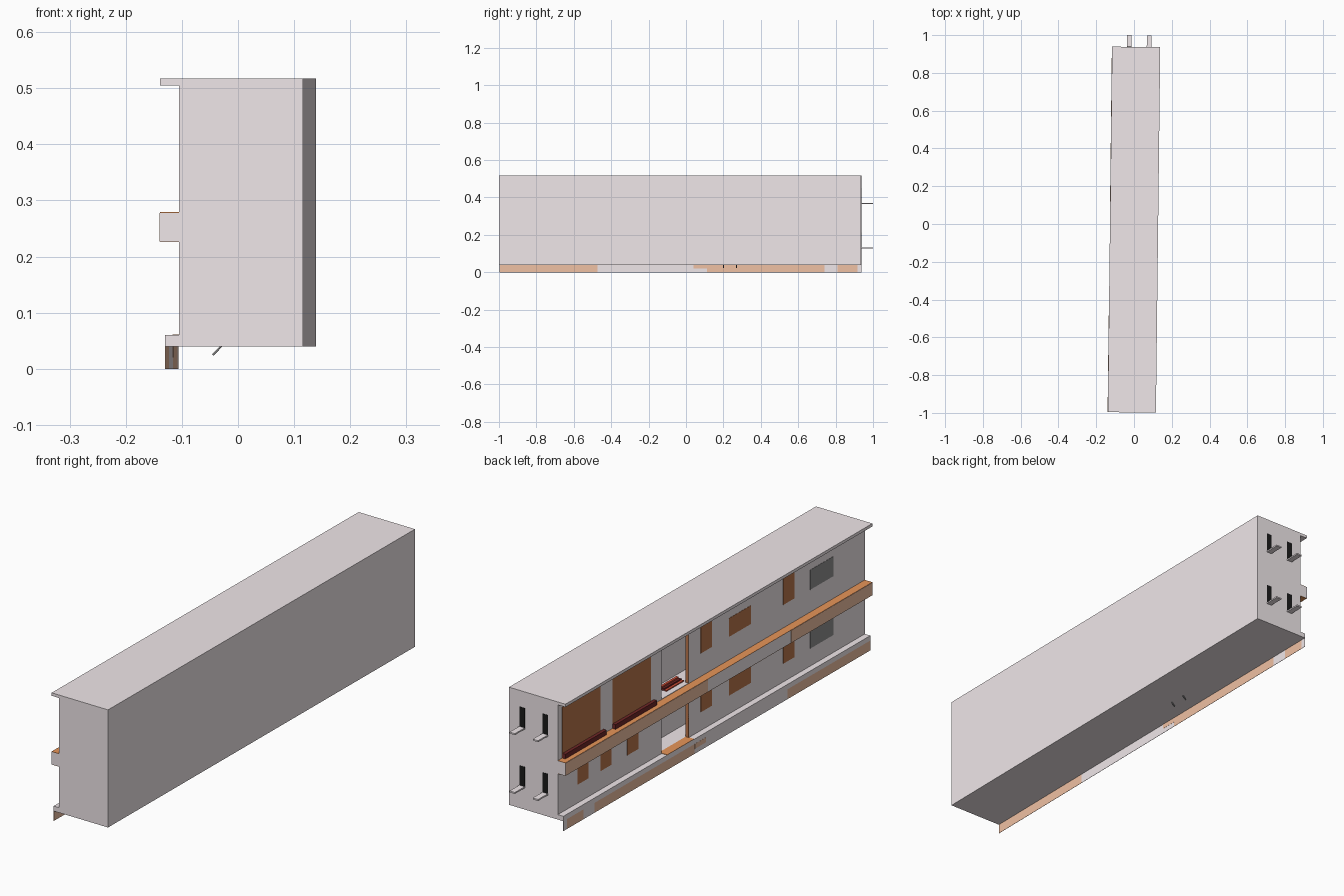
import bpy, bmesh
from mathutils import Matrix, Vector

if "Cube" in bpy.data.objects:
    bpy.data.objects.remove(bpy.data.objects["Cube"])

# The whole block is turned slightly about z
M = Matrix.Translation((0, -0.03, 0)) @ Matrix.Rotation(-0.0118, 4, 'Z')
END = 0.9675      # half length
BACK = 0.1275     # rear wall / outer edge of band and roof
WALL = -0.0935    # facade plane
LEDGE = -0.1185   # ground ledge edge
STOREY = 0.2385   # height of one storey


def material(name, rgb):
    m = bpy.data.materials.new(name)
    m.diffuse_color = (*rgb, 1)
    m.use_nodes = True
    m.node_tree.nodes["Principled BSDF"].inputs["Base Color"].default_value = m.diffuse_color
    return m


PINK = material("pale_render", (0.87, 0.80, 0.82))
ORANGE = material("orange_floor", (0.80, 0.30, 0.10))
CLAY = material("clay_panel", (0.87, 0.53, 0.37))
BROWN = material("brown_pane", (0.50, 0.18, 0.07))
GREY = material("grey_pane", (0.28, 0.28, 0.28))
BLACK = material("black_pane", (0.01, 0.01, 0.01))
DARK = material("dark_red", (0.16, 0.02, 0.02))
RED = material("red", (0.65, 0.08, 0.04))


def finish(name, bm, mat):
    bmesh.ops.recalc_face_normals(bm, faces=bm.faces)
    me = bpy.data.meshes.new(name)
    bm.to_mesh(me)
    bm.free()
    ob = bpy.data.objects.new(name, me)
    bpy.context.collection.objects.link(ob)
    ob.matrix_world = M
    if mat:
        me.materials.append(mat)
    return ob


def box(name, x, y, z, mat=None):
    bm = bmesh.new()
    size = Matrix.Diagonal((x[1] - x[0], y[1] - y[0], z[1] - z[0], 1))
    mid = Matrix.Translation((sum(x) / 2, sum(y) / 2, sum(z) / 2))
    bmesh.ops.create_cube(bm, size=1, matrix=mid @ size)
    return finish(name, bm, mat)


def extrude(name, profile, mat):
    bm = bmesh.new()
    face = bm.faces.new([bm.verts.new((x, -END, z)) for x, z in profile])
    r = bmesh.ops.extrude_face_region(bm, geom=[face])
    verts = [g for g in r["geom"] if isinstance(g, bmesh.types.BMVert)]
    bmesh.ops.translate(bm, verts=verts, vec=(0, 2 * END, 0))
    return finish(name, bm, mat)


def cut(ob, cutters):
    for c in cutters:
        mod = ob.modifiers.new("cut", 'BOOLEAN')
        mod.operation = 'DIFFERENCE'
        mod.solver = 'EXACT'
        mod.object = c
    dg = bpy.context.evaluated_depsgraph_get()
    me = bpy.data.meshes.new_from_object(ob.evaluated_get(dg))
    ob.modifiers.clear()
    ob.data = me
    for c in cutters:
        bpy.data.objects.remove(c)


# Two stacked storeys with ledge, walkway band and roof overhang
lower = extrude("lower_storey", [
    (BACK, 0.04), (LEDGE, 0.04), (LEDGE, 0.06), (WALL, 0.06), (WALL, 0.227),
    (-BACK, 0.227), (-BACK, 0.278), (BACK, 0.278)], PINK)
upper = extrude("upper_storey", [
    (BACK, 0.278), (WALL, 0.278), (WALL, 0.505), (-BACK, 0.505),
    (-BACK, 0.517), (BACK, 0.517)], PINK)

# Stairwell openings with a wider hall behind a thin wall
for ob, z0, z1 in ((lower, 0.061, 0.225), (upper, 0.281, 0.48)):
    cut(ob, [box("cut_opening", (WALL - 0.01, WALL + 0.03), (0.143, 0.313), (z0, z1)),
             box("cut_hall", (WALL + 0.012, -0.015), (-0.02, 0.32), (z0, z1))])
    box("opening_jamb", (WALL, WALL + 0.012), (0.142, 0.145), (z0, z1), BROWN)

# Walkway floor, band underside and opening threshold
box("walkway_floor", (-BACK, WALL), (-END, END), (0.278, 0.279), ORANGE)
box("walkway_soffit", (-BACK, WALL), (-END, END), (0.226, 0.227), ORANGE)
box("threshold", (LEDGE, WALL + 0.012), (0.143, 0.313), (0.06, 0.0615), ORANGE)

# Clay cladding on the band edge
for y in ((-END, -0.456), (0.07, END)):
    box("band_panel", (-BACK - 0.001, -BACK), y, (0.227, 0.278), CLAY)

# Thin base strip below the ledge, in panels
for y, z0, mat in (((-END, -0.445), 0, CLAY), ((-0.445, 0.07), 0, PINK),
                   ((0.07, 0.14), 0, PINK), ((0.14, 0.77), 0, CLAY),
                   ((0.77, 0.84), 0, PINK), ((0.84, 0.945), 0, CLAY),
                   ((0.945, END), 0, PINK)):
    box("base_strip", (LEDGE, LEDGE + 0.001), y, (z0, 0.04), mat)
box("base_patch", (LEDGE - 0.0005, LEDGE + 0.0015), (0.07, 0.14), (0.02, 0.04), CLAY)


def pane(name, y, z, mat):
    box(name, (WALL - 0.001, WALL + 0.001), y, z, mat)


# Facade windows repeated on both storeys
for dz in (0, -STOREY):
    for y in (-0.003, -0.5225):
        pane("narrow_window", (y, y + 0.07), (0.373 + dz, 0.48 + dz), BROWN)
    pane("wide_window", (-0.25, -0.11), (0.373 + dz, 0.448 + dz), BROWN)
    pane("grey_window", (-0.768, -0.622), (0.37 + dz, 0.45 + dz), GREY)
for y in (0.46, 0.63, 0.775):
    pane("lower_window", (y, y + 0.07), (0.135, 0.24), BROWN)

# Large upper glazed bays with dark sill boxes
for y in ((0.70, 0.94), (0.383, 0.623)):
    pane("bay_window", y, (0.279, 0.485), BROWN)
    box("bay_sill", (WALL - 0.014, WALL), (y[0] - 0.02, y[1]), (0.279, 0.298), DARK)

# End wall slots with projecting slabs
for z in (0.13, 0.13 + STOREY):
    for x in (-0.049, 0.056):
        box("end_slot", (x, x + 0.024), (END - 0.001, END + 0.001), (z, z + 0.083), BLACK)
        box("end_slab", (x, x + 0.024), (END, 1.03), (z - 0.003, z + 0.003), PINK)

# Stair parts: treads on the upper floor, rail ends below the base
for i in range(3):
    box("stair_tread", (-0.07 + i * 0.012, -0.06 + i * 0.012), (0.14, 0.25),
        (0.281, 0.285 + i * 0.004), RED if i % 2 == 0 else DARK)
for y in (0.23, 0.30):
    rail = box("stair_rail", (-0.0015, 0.0015), (-0.002, 0.002), (-0.014, 0.014), GREY)
    rail.matrix_world = M @ Matrix.Translation((-0.038, y, 0.035)) @ Matrix.Rotation(0.76, 4, 'Y')
